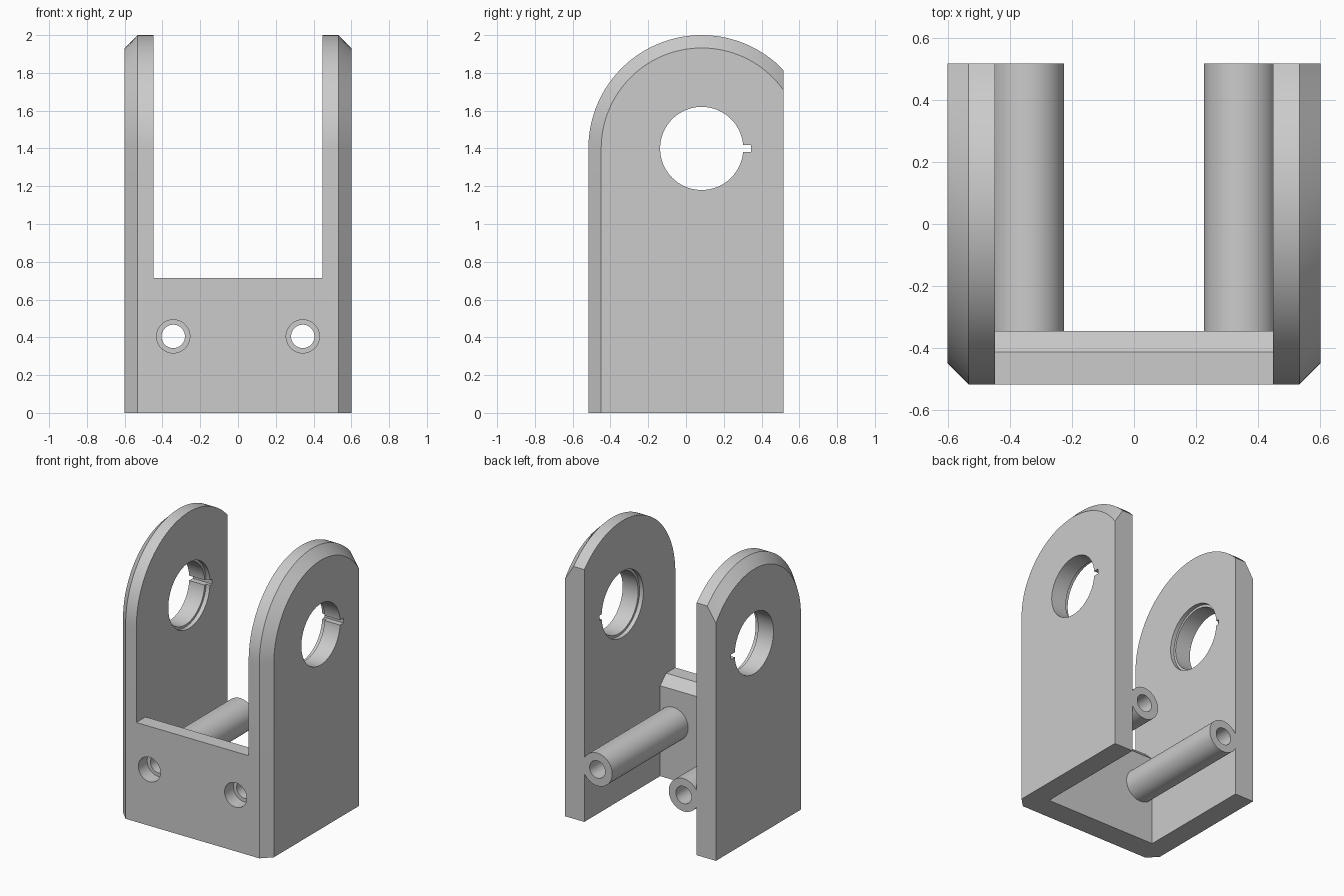
import bpy, bmesh, math
from mathutils import Matrix

if "Cube" in bpy.data.objects:
    bpy.data.objects.remove(bpy.data.objects["Cube"])

IN_X, OUT_X, HALF_Y, CH = 0.447, 0.6, 0.517, 0.068
CY, CZ, R = 0.083, 1.4, 0.6          # centre and radius of the rounded ends

grey = bpy.data.materials.new("light grey")
grey.diffuse_color = (0.6, 0.6, 0.6, 1)
grey.use_nodes = True
grey.node_tree.nodes["Principled BSDF"].inputs["Base Color"].default_value = grey.diffuse_color


def finish(name, bm):
    bmesh.ops.recalc_face_normals(bm, faces=bm.faces)
    me = bpy.data.meshes.new(name)
    bm.to_mesh(me)
    bm.free()
    me.materials.append(grey)
    ob = bpy.data.objects.new(name, me)
    bpy.context.collection.objects.link(ob)
    return ob


def loft(name, rings):
    """Join rings of equal length and cap both ends."""
    bm = bmesh.new()
    vs = [[bm.verts.new(p) for p in ring] for ring in rings]
    n = len(vs[0])
    for a, b in zip(vs, vs[1:]):
        for i in range(n):
            j = (i + 1) % n
            bm.faces.new((a[i], a[j], b[j], b[i]))
    bm.faces.new(vs[0])
    bm.faces.new(vs[-1])
    return finish(name, bm)


def cylinder(name, axis, r, centre, depth, seg=64):
    bm = bmesh.new()
    turn = Matrix.Rotation(math.pi / 2, 4, 'Y' if axis == 'x' else 'X')
    bmesh.ops.create_cone(bm, cap_ends=True, segments=seg, radius1=r, radius2=r,
                          depth=depth, matrix=Matrix.Translation(centre) @ turn)
    return finish(name, bm)


def box(name, lo, hi):
    bm = bmesh.new()
    mid = [(a + b) / 2 for a, b in zip(lo, hi)]
    size = [b - a for a, b in zip(lo, hi)]
    bmesh.ops.create_cube(bm, size=1, matrix=Matrix.Translation(mid) @ Matrix.Diagonal((*size, 1)))
    return finish(name, bm)


def combine(target, tool, operation):
    mod = target.modifiers.new(operation, 'BOOLEAN')
    mod.operation, mod.solver, mod.object = operation, 'EXACT', tool
    bpy.context.view_layer.objects.active = target
    bpy.ops.object.modifier_apply(modifier=mod.name)
    bpy.data.objects.remove(tool)


def outline(x, inset):
    """Plate side profile: straight front, rounded top cut off at the back."""
    r = R - inset
    end = math.acos((HALF_Y - CY) / r)
    pts = [(x, CY - r, 0)]
    for i in range(49):
        a = math.pi + (end - math.pi) * i / 48
        pts.append((x, CY + r * math.cos(a), CZ + r * math.sin(a)))
    return pts + [(x, HALF_Y, 0)]


# Front wall with its top rear edge bevelled
wall = [(-HALF_Y, 0), (-0.345, 0), (-0.345, 0.65), (-0.412, 0.715), (-HALF_Y, 0.715)]
bracket = loft("bracket", [[(x, y, z) for y, z in wall] for x in (-0.5, 0.5)])

for s in (-1, 1):
    # Side plate, bevelled on the outside
    combine(bracket, loft("side_plate", [outline(s * IN_X, 0), outline(s * (OUT_X - CH), 0),
                                         outline(s * OUT_X, CH)]), 'UNION')
    # Long tubular post behind the wall
    combine(bracket, cylinder("post", 'y', 0.118, (s * 0.343, (HALF_Y - 0.4) / 2, 0.405),
                              HALF_Y + 0.4), 'UNION')

for s in (-1, 1):
    # Screw bore and its wider head recess
    combine(bracket, cylinder("bore", 'y', 0.062, (s * 0.343, 0, 0.405), 2), 'DIFFERENCE')
    combine(bracket, cylinder("head_recess", 'y', 0.088, (s * 0.343, -HALF_Y, 0.405), 0.2),
            'DIFFERENCE')
    # Pivot hole, shallow inner recess and key slot
    combine(bracket, cylinder("pivot_hole", 'x', 0.22, (s * 0.52, CY, CZ), 0.4, 96), 'DIFFERENCE')
    combine(bracket, cylinder("inner_recess", 'x', 0.237, (s * IN_X, CY, CZ), 0.06, 96),
            'DIFFERENCE')
    x0, x1 = sorted((s * 0.4, s * 0.7))
    combine(bracket, box("key_slot", (x0, 0.2, 1.382), (x1, 0.343, 1.418)), 'DIFFERENCE')

bpy.ops.object.select_all(action='DESELECT')
bracket.select_set(True)
bpy.context.view_layer.objects.active = bracket
bpy.ops.object.shade_smooth_by_angle(angle=math.radians(25))
